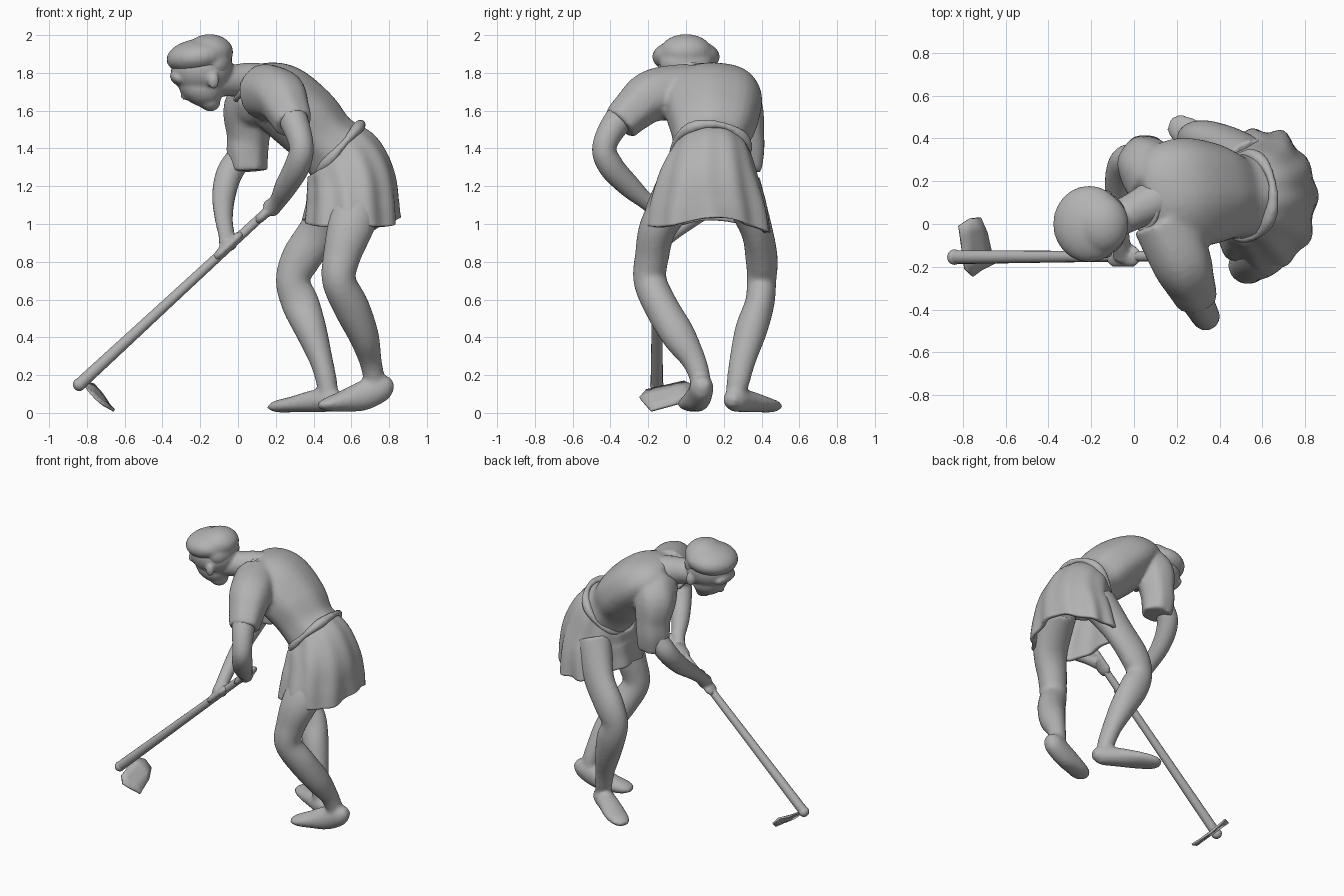
import bpy
import bmesh
from math import sin, cos, pi
from mathutils import Vector, Matrix

cube = bpy.data.objects.get("Cube")
if cube:
    bpy.data.objects.remove(cube, do_unlink=True)

# One plain clay colour for the whole sculpture
CLAY = (0.45, 0.45, 0.45, 1.0)
clay = bpy.data.materials.new("clay_grey")
clay.use_nodes = True
clay.diffuse_color = CLAY
shader = next(n for n in clay.node_tree.nodes if n.type == "BSDF_PRINCIPLED")
shader.inputs["Base Color"].default_value = CLAY

X_AXIS, Y_AXIS = Vector((1, 0, 0)), Vector((0, 1, 0))


def spline(points, steps):
    """Catmull-Rom interpolation of position and radii together."""
    pts = [Vector(p) for p in points]
    pts = [pts[0]] + pts + [pts[-1]]
    result = []
    for a, b, c, d in zip(pts, pts[1:], pts[2:], pts[3:]):
        for k in range(steps):
            t = k / steps
            result.append(b + (c - a) * (t / 2)
                          + (a * 2 - b * 5 + c * 4 - d) * (t * t / 2)
                          + (b * 3 - a - c * 3 + d) * (t * t * t / 2))
    result.append(pts[-1])
    return result


def loft(bm, sections, side=Y_AXIS, ripple=0.0, waves=9, caps=True, steps=6, sides=32):
    """Oval tube; each section is x, y, z, depth radius, radius along side."""
    if len(sections[0]) == 4:
        sections = [s + (s[-1],) for s in sections]
    path = spline(sections, steps)
    centres = [Vector(p[:3]) for p in path]
    last = len(path) - 1
    rings = []
    for i, p in enumerate(path):
        tangent = (centres[min(i + 1, last)] - centres[max(i - 1, 0)]).normalized()
        u = tangent.cross(side).normalized()
        v = tangent.cross(u)
        grow = i / last
        ring = []
        for k in range(sides):
            a = 2 * pi * k / sides
            fold = sin(waves * a + 2 * grow) + 0.6 * sin((waves - 4) * a - 3 * grow)
            scale = 1 + ripple * (0.2 + 0.8 * grow) * fold
            ring.append(bm.verts.new(centres[i] + (u * cos(a) * p[3] + v * sin(a) * p[4]) * scale))
        rings.append(ring)
    for low, high in zip(rings, rings[1:]):
        for k in range(sides):
            n = (k + 1) % sides
            bm.faces.new((low[k], low[n], high[n], high[k]))
    if caps:
        bm.faces.new(rings[0][::-1])
        bm.faces.new(rings[-1])


def blob(bm, centre, radii, tilt=0.0):
    """Ellipsoid, tilted about the y axis."""
    place = Matrix.Translation(centre) @ Matrix.Rotation(tilt, 4, "Y") @ Matrix.Diagonal((*radii, 1))
    bmesh.ops.create_uvsphere(bm, u_segments=24, v_segments=16, radius=1, matrix=place)


def finish(bm, name, voxel=0.0, smooth=5):
    """Turn the bmesh into an object, optionally fusing its volumes."""
    bmesh.ops.recalc_face_normals(bm, faces=bm.faces[:])
    mesh = bpy.data.meshes.new(name)
    bm.to_mesh(mesh)
    bm.free()
    mesh.materials.append(clay)
    for face in mesh.polygons:
        face.use_smooth = True
    obj = bpy.data.objects.new(name, mesh)
    bpy.context.collection.objects.link(obj)
    if voxel:
        fuse = obj.modifiers.new("fuse", "REMESH")
        fuse.mode = "VOXEL"
        fuse.voxel_size = voxel
        fuse.use_smooth_shade = True
        soften = obj.modifiers.new("soften", "SMOOTH")
        soften.factor = 0.5
        soften.iterations = smooth
    return obj


# Legs with feet
legs = {
    "right_leg": (
        [(.66, 0, 1.2, .14, .12), (.6, -.14, 1, .125, .1), (.55, -.18, .83, .1, .09),
         (.535, -.19, .7, .09, .088), (.6, -.13, .56, .095, .09), (.665, -.04, .41, .08, .09),
         (.7, .04, .28, .06, .065), (.72, .075, .18, .055, .055), (.73, .08, .1, .05, .05)],
        [(.82, .09, .16, .025, .03), (.77, .085, .14, .07, .06), (.66, .07, .09, .078, .065),
         (.55, .045, .06, .055, .07), (.47, .02, .045, .036, .065), (.425, .01, .04, .015, .035)]),
    "left_leg": (
        [(.55, .28, 1.2, .13, .12), (.44, .37, .98, .11, .085), (.335, .4, .82, .105, .085),
         (.29, .4, .7, .09, .078), (.33, .39, .58, .1, .078), (.385, .345, .44, .085, .085),
         (.44, .3, .28, .062, .07), (.47, .275, .16, .055, .06), (.48, .26, .08, .05, .05)],
        [(.55, .235, .06, .025, .03), (.5, .255, .07, .062, .06), (.4, .32, .062, .058, .07),
         (.29, .4, .045, .042, .078), (.21, .45, .035, .032, .065), (.165, .47, .03, .014, .035)]),
}
for name, (leg, foot) in legs.items():
    bm = bmesh.new()
    loft(bm, leg)
    loft(bm, foot)
    finish(bm, name, 0.013)

# Arms with fists closed round the handle
HANDLE_LOW, HANDLE_HIGH = Vector((-.84, -.155, .15)), Vector((.2, -.15, 1.11))
grip = (HANDLE_HIGH - HANDLE_LOW).normalized()
arms = {
    "right_arm": [(.2, -.15, 1.7, .09), (.28, -.33, 1.58, .08), (.335, -.43, 1.42, .065),
                  (.315, -.4, 1.31, .068), (.255, -.3, 1.2, .06), (.21, -.21, 1.12, .045),
                  (.17, -.155, 1.08, .05)],
    "left_arm": [(.06, .3, 1.55, .08), (.02, .31, 1.38, .07), (-.045, .29, 1.27, .07),
                 (-.075, .19, 1.15, .062), (-.075, .03, 1.03, .048), (-.06, -.09, .94, .043),
                 (-.05, -.15, .885, .05)],
}
for name, arm in arms.items():
    bm = bmesh.new()
    loft(bm, arm, side=X_AXIS)
    fist = Vector(arm[-1][:3])
    for finger in range(4):
        blob(bm, fist + grip * (finger - 1.5) * 0.034, (.026, .052, .056), pi / 4)
    finish(bm, name, 0.011, 3)

# Head, face and neck
bm = bmesh.new()
blob(bm, (-.19, 0, 1.82), (.165, .15, .14))
blob(bm, (-.2, 0, 1.73), (.13, .115, .1), pi / 5)
blob(bm, (-.155, 0, 1.655), (.065, .07, .055), pi / 5)
blob(bm, (-.315, 0, 1.77), (.05, .1, .035), pi / 5)
blob(bm, (-.265, 0, 1.7), (.035, .024, .05), pi / 5)
blob(bm, (-.205, 0, 1.65), (.03, .045, .02), pi / 5)
for sign in (-1, 1):
    blob(bm, (-.13, sign * .135, 1.76), (.03, .025, .045))
    blob(bm, (-.235, sign * .055, 1.7), (.04, .04, .035))
loft(bm, [(-.13, 0, 1.76, .085), (-.02, .05, 1.76, .085), (.06, .09, 1.76, .095), (.14, .13, 1.74, .11)])
finish(bm, "head", 0.01, 4)

# Hair as a cap with a thick front edge
bm = bmesh.new()
blob(bm, (-.21, 0, 1.885), (.17, .18, .095), -.12)
blob(bm, (-.15, 0, 1.91), (.125, .14, .095))
blob(bm, (-.12, 0, 1.85), (.09, .14, .1))
finish(bm, "hair", 0.012, 4)

# Tunic top with its two sleeves
bm = bmesh.new()
loft(bm, [(.04, .12, 1.77, .06, .12), (.1, .13, 1.74, .13, .22), (.22, .14, 1.67, .185, .26),
          (.36, .14, 1.55, .19, .24), (.46, .13, 1.44, .175, .2), (.54, .13, 1.36, .19, .2),
          (.6, .12, 1.27, .17, .2)], ripple=0.025, waves=7)
loft(bm, [(.14, .02, 1.7, .15), (.22, -.17, 1.68, .14), (.265, -.28, 1.6, .115),
          (.295, -.35, 1.53, .1)], side=X_AXIS, ripple=0.03, waves=6)
loft(bm, [(.12, .2, 1.67, .16), (.06, .27, 1.6, .14), (.055, .3, 1.47, .115),
          (.05, .305, 1.38, .11), (.055, .3, 1.28, .1)], side=Y_AXIS, ripple=0.04, waves=6)
finish(bm, "tunic_top", 0.014)

# Collar edge lying round the neck
bm = bmesh.new()
collar = [(.05 + .06 * cos(a), .1 + .125 * sin(a), 1.745 + .085 * cos(a), .016)
          for a in (2 * pi * k / 16 for k in range(17))]
loft(bm, collar, side=Vector((1, .1, -.7)), steps=2, sides=10)
finish(bm, "collar", 0.008, 2)

# Bunched cloth at the waist
bm = bmesh.new()
waist = Vector((.53, .13, 1.39))
across = Vector((.66, 0, .75))
loops = [waist + across * .185 * cos(a) + Y_AXIS * .195 * sin(a) for a in (2 * pi * k / 20 for k in range(21))]
loft(bm, [(*p, .026 + .007 * sin(5 * i)) for i, p in enumerate(loops)], side=Vector((.75, 0, -.66)),
     steps=3, sides=12)
finish(bm, "waist_roll", 0.012, 3)

# Skirt hanging open below the waist, folds growing toward the hem
bm = bmesh.new()
loft(bm, [(.51, .13, 1.42, .165, .18), (.565, .13, 1.34, .21, .225), (.6, .12, 1.22, .235, .275),
          (.605, .115, 1.1, .245, .315), (.6, .11, 1, .255, .335)],
     ripple=0.035, waves=11, caps=False, sides=80)
skirt = finish(bm, "skirt")
for vert in skirt.data.vertices:
    if vert.co.z < 1.15:
        vert.co.z += (1.15 - vert.co.z) * (0.5 * (vert.co.x - .6) + 0.2 * sin(9 * vert.co.y))
cloth = skirt.modifiers.new("cloth", "SOLIDIFY")
cloth.thickness = 0.025

# Hoe handle
bm = bmesh.new()
handle = [HANDLE_LOW.lerp(HANDLE_HIGH, t) for t in (0, .04, .5, 1)]
loft(bm, [(*p, r) for p, r in zip(handle, (.03, .032, .027, .023))], sides=16)
blob(bm, HANDLE_LOW, (.034, .036, .034))
finish(bm, "hoe_handle")

# Hoe blade, bent along its middle
bm = bmesh.new()
rows = [((-.82, -.01, .165), (-.79, -.21, .12)),
        ((-.765, .025, .15), (-.755, -.245, .08)),
        ((-.72, .03, .1), (-.715, -.215, .045)),
        ((-.69, -.04, .05), (-.655, -.185, .012))]
grid = [[bm.verts.new(Vector(a).lerp(Vector(b), k / 4)) for k in range(5)] for a, b in rows]
for top, low in zip(grid, grid[1:]):
    for k in range(4):
        bm.faces.new((top[k], top[k + 1], low[k + 1], low[k]))
blade = finish(bm, "hoe_blade")
plate = blade.modifiers.new("plate", "SOLIDIFY")
plate.thickness = 0.014
plate.offset = 0
